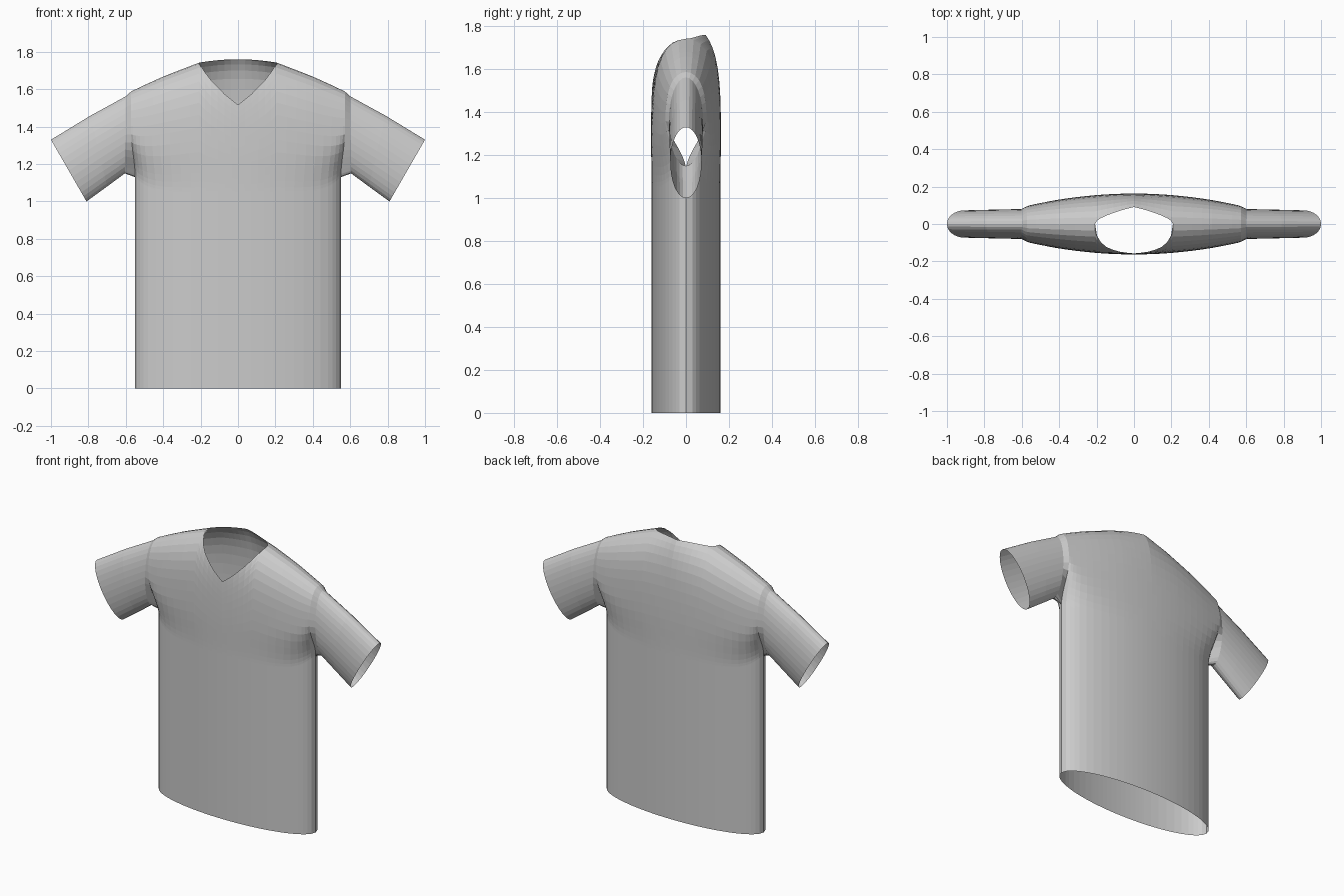
import bpy, bmesh, math

cube = bpy.data.objects.get("Cube")
if cube:
    bpy.data.objects.remove(cube, do_unlink=True)

HALF = 16            # points from hem seam to shoulder line on each side
WIDTH, DEPTH = 0.55, 0.16
NECK = 0.2           # half width of the neck opening
STATIONS = [0, .035, .07, .105, .14, .17, .19, .2, .25, .3, .35, .4,
            .44, .48, .505, .525, .54, WIDTH]
SHOULDER = [(0, 1.81), (.2, 1.742), (.38, 1.67), (.5, 1.613), (.6, 1.562)]
V_NECK = [(0, 1.517), (.07, 1.575), (.14, 1.65), (.18, 1.705), (.2, 1.742)]

fabric = bpy.data.materials.new("grey fabric")
fabric.use_nodes = True
grey = (0.6, 0.6, 0.6, 1)
fabric.diffuse_color = grey
fabric.node_tree.nodes["Principled BSDF"].inputs["Base Color"].default_value = grey


def lookup(table, x):
    for (x0, z0), (x1, z1) in zip(table, table[1:]):
        if x <= x1:
            return z0 + (z1 - z0) * (x - x0) / (x1 - x0)
    return table[-1][1]


def ease(t):
    t = min(max(t, 0), 1)
    return t * t * (3 - 2 * t)


def half_arch(x, side):
    """Hem to shoulder (or neckline) on the front (-1) or back (1)."""
    a = abs(x)
    top = lookup(SHOULDER, a)
    base = 1.05 + 0.08 * (a / WIDTH) ** 8
    end = top
    if a < NECK:
        end = lookup(V_NECK, a) if side < 0 else 1.76 - 0.018 * (a / NECK) ** 2
    hem = DEPTH * math.sqrt(max(0, 1 - (a / WIDTH) ** 2))
    chest = 0.163 * (1 - (a / 0.87) ** 2)
    points = [(x, side * hem, 0)]
    for k in range(HALF + 1):
        f = (1 - math.cos(math.pi * k / HALF)) / 2
        z = base + (end - base) * f
        s = (z - base) / (top - base)
        rise = ease((z - base) / 0.25)
        y = (hem + (chest - hem) * rise) * math.sqrt(max(0, 1 - s ** 5.5))
        points.append((x * (1 + 0.04 * rise), side * y, z))
    return points


def loft(bm, rows):
    grid = [[bm.verts.new(p) for p in row] for row in rows]
    for r0, r1 in zip(grid, grid[1:]):
        for i in range(len(r0) - 1):
            bm.faces.new((r0[i], r1[i], r1[i + 1], r0[i + 1]))


def finish(bm, name):
    bmesh.ops.remove_doubles(bm, verts=bm.verts, dist=0.0005)
    bmesh.ops.recalc_face_normals(bm, faces=bm.faces)
    mesh = bpy.data.meshes.new(name)
    bm.to_mesh(mesh)
    bm.free()
    mesh.materials.append(fabric)
    obj = bpy.data.objects.new(name, mesh)
    bpy.context.collection.objects.link(obj)
    return obj


# Body: front and back panels meeting at the shoulders, with an open neck
xs = [-x for x in reversed(STATIONS[1:])] + STATIONS
bm = bmesh.new()
for side in (-1, 1):
    loft(bm, [half_arch(x, side) for x in xs])
finish(bm, "shirt_body")


def sleeve_ring(low, high, depth):
    """Closed oval ring between its lowest and highest (x, z) points."""
    ring = []
    for k in range(2 * HALF + 1):
        phi = math.pi * k / HALF
        f = (1 - math.cos(phi)) / 2
        ring.append((low[0] + (high[0] - low[0]) * f,
                     -depth * math.sin(phi),
                     low[1] + (high[1] - low[1]) * f))
    return ring


# Sleeves: armhole seam, narrower sleeve head, then the cuff
for name, sign in (("left_sleeve", 1), ("right_sleeve", -1)):
    front = half_arch(WIDTH, -1)[1:]
    back = half_arch(WIDTH, 1)[1:]
    rows = [front + back[-2::-1],
            sleeve_ring((.605, 1.15), (.6, 1.562), .08),
            sleeve_ring((.70, 1.08), (.79, 1.458), .077),
            sleeve_ring((.81, 1.0), (1.0, 1.33), .073)]
    bm = bmesh.new()
    loft(bm, [[(sign * x, y, z) for x, y, z in row] for row in rows])
    sleeve = finish(bm, name)
    # Keep the outside of the cloth facing outward
    top = max(sleeve.data.polygons, key=lambda p: p.center.z)
    if top.normal.z < 0:
        sleeve.data.flip_normals()

# Outward normals for the body as well
body = bpy.data.objects["shirt_body"]
chest_face = min(body.data.polygons, key=lambda p: p.center.y)
if chest_face.normal.y > 0:
    body.data.flip_normals()
